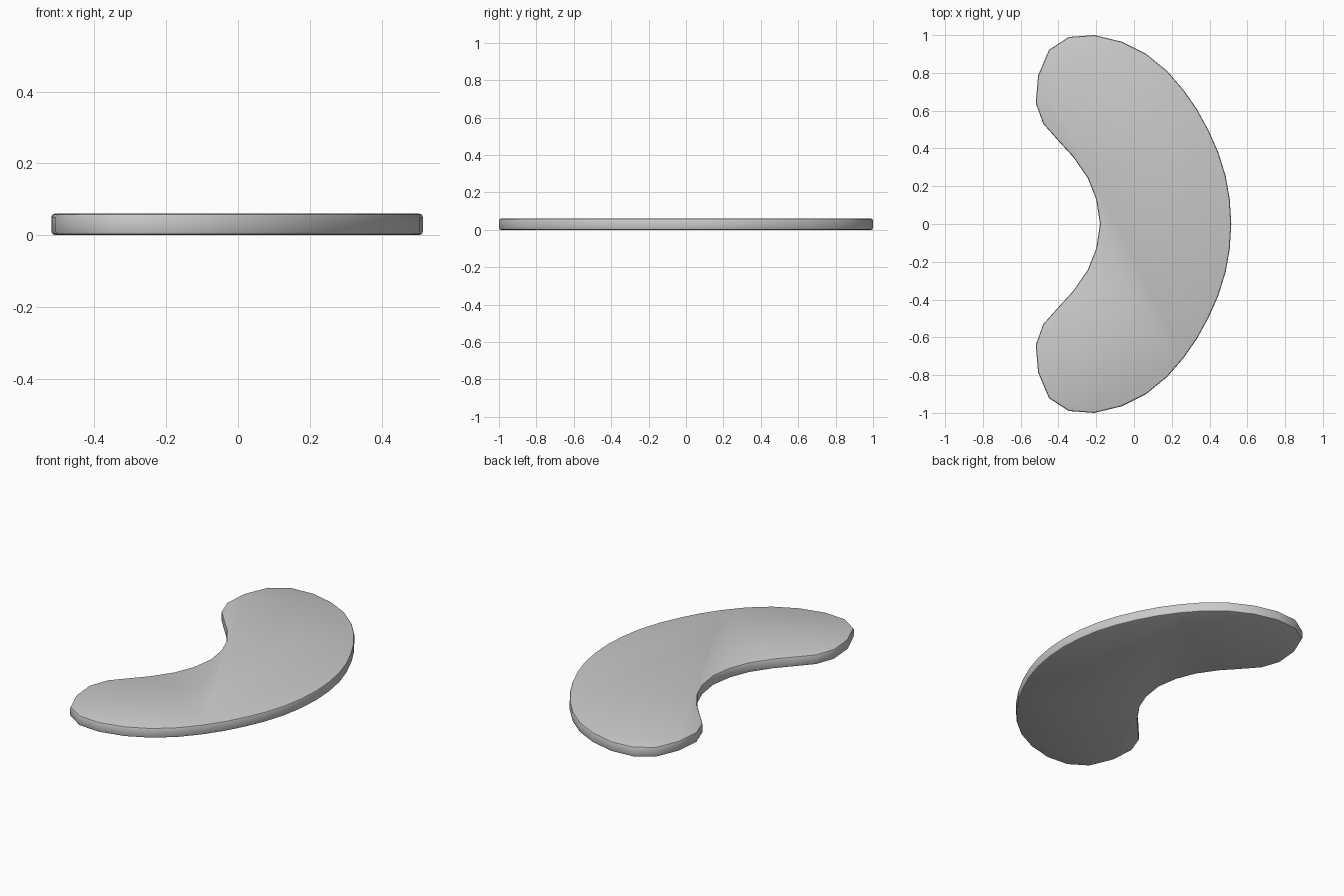
import bpy, bmesh, math

if "Cube" in bpy.data.objects:
    bpy.data.objects.remove(bpy.data.objects["Cube"])

HEIGHT = 0.06

# Half outline of the kidney-shaped slab, from outer edge round the tip to inner edge
half = [(0.515, 0), (0.507, 0.13), (0.485, 0.255), (0.446, 0.38), (0.395, 0.495),
        (0.335, 0.605), (0.262, 0.71), (0.175, 0.81), (0.065, 0.90), (-0.065, 0.965),
        (-0.21, 1.0), (-0.345, 0.99), (-0.45, 0.922), (-0.508, 0.785), (-0.52, 0.64),
        (-0.48, 0.53), (-0.40, 0.44), (-0.322, 0.355), (-0.245, 0.243),
        (-0.2, 0.13), (-0.18, 0)]
outline = half + [(x, -y) for x, y in half[-2:0:-1]]

# Curved slab: fill the outline and extrude it upwards
bm = bmesh.new()
base = bm.faces.new([bm.verts.new((x, y, 0)) for x, y in outline])
top = bmesh.ops.extrude_face_region(bm, geom=[base], use_keep_orig=True)
for v in top["geom"]:
    if isinstance(v, bmesh.types.BMVert):
        v.co.z = HEIGHT
bmesh.ops.recalc_face_normals(bm, faces=bm.faces[:])

# Softened top and bottom rims
rims = [e for e in bm.edges if abs(e.verts[0].co.z - e.verts[1].co.z) < 1e-5]
bmesh.ops.bevel(bm, geom=rims, offset=0.01, segments=2, profile=0.5, affect='EDGES')

mesh = bpy.data.meshes.new("curved_slab")
bm.to_mesh(mesh)
bm.free()
slab = bpy.data.objects.new("curved_slab", mesh)
bpy.context.collection.objects.link(slab)

# Smooth shading with sharp edges kept
bpy.context.view_layer.objects.active = slab
slab.select_set(True)
bpy.ops.object.shade_smooth_by_angle(angle=math.radians(40))
